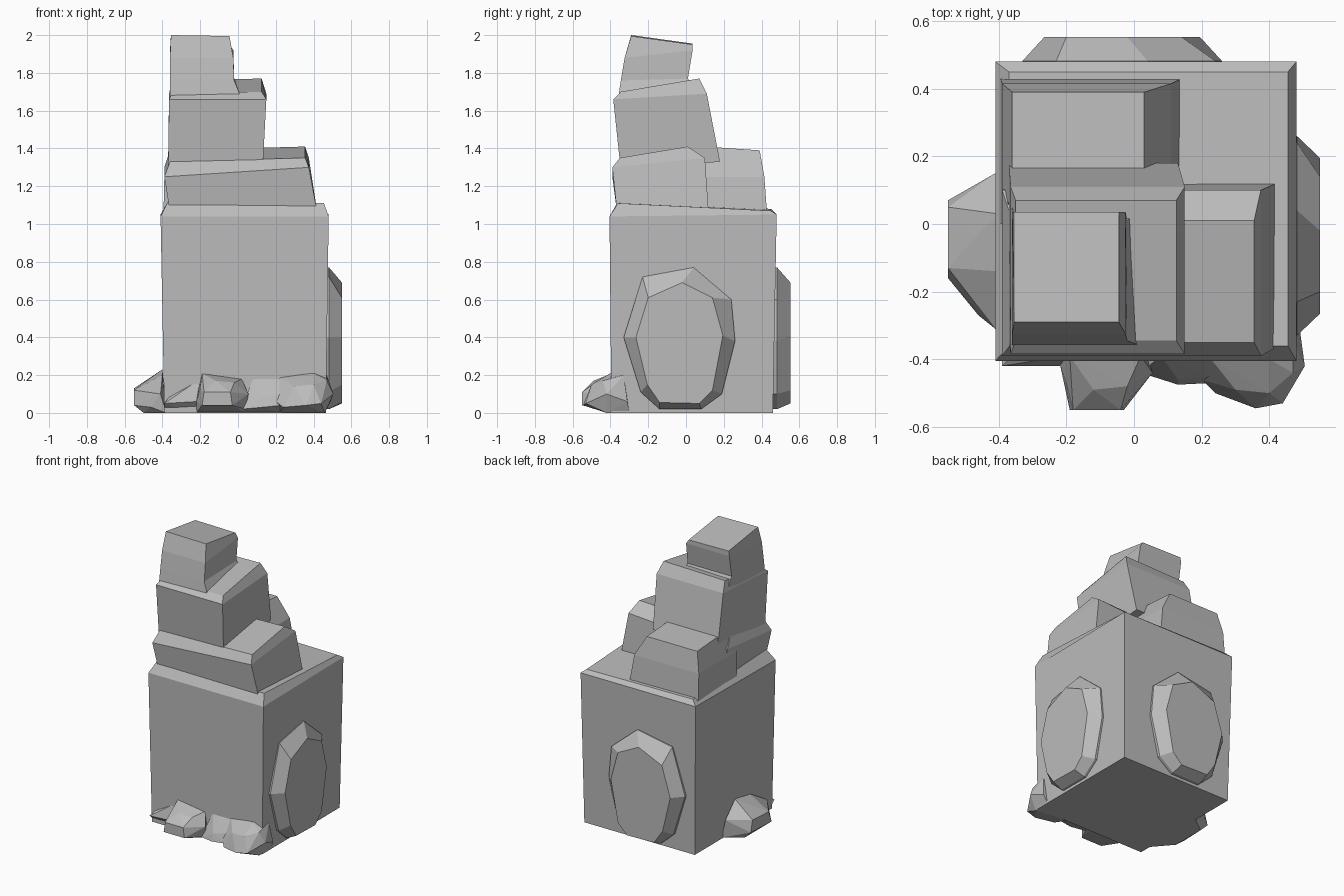
import bpy, bmesh

stone = bpy.data.materials.new("grey stone")
stone.diffuse_color = (0.5, 0.5, 0.5, 1)


def finish(name, bm):
    bmesh.ops.recalc_face_normals(bm, faces=bm.faces)
    mesh = bpy.data.meshes.new(name)
    bm.to_mesh(mesh)
    bm.free()
    mesh.materials.append(stone)
    ob = bpy.data.objects.new(name, mesh)
    bpy.context.collection.objects.link(ob)
    return ob


def loft(name, rings):
    """Skin a stack of rings with equal point counts and cap both ends."""
    bm = bmesh.new()
    loops = [[bm.verts.new(p) for p in ring] for ring in rings]
    n = len(loops[0])
    for a, b in zip(loops, loops[1:]):
        for i in range(n):
            j = (i + 1) % n
            bm.faces.new((a[i], a[j], b[j], b[i]))
    bm.faces.new(loops[0][::-1])
    bm.faces.new(loops[-1])
    return finish(name, bm)


def block(name, levels):
    """Levels are x0, x1, y0, y1, front z, back z, extra z on the right."""
    rings = []
    for x0, x1, y0, y1, zf, zb, tilt in levels:
        rings.append([(x0, y0, zf), (x1, y0, zf + tilt),
                      (x1, y1, zb + tilt), (x0, y1, zb)])
    return loft(name, rings)


def rock(name, points):
    bm = bmesh.new()
    for p in points:
        bm.verts.new(p)
    res = bmesh.ops.convex_hull(bm, input=bm.verts)
    bmesh.ops.delete(bm, geom=[v for v in bm.verts if not v.link_faces], context='VERTS')
    return finish(name, bm)


# Main cube with chamfered top
block("main_body", [
    (-.39, .465, -.395, .46, 0, 0, 0),
    (-.41, .48, -.405, .48, 1.04, 1.05, 0),
    (-.37, .455, -.36, .45, 1.12, 1.08, -.01)])

# Stepped tower
block("lower_step", [
    (-.36, .42, -.365, .12, 1.06, 1.06, 0),
    (-.39, .375, -.39, .10, 1.25, 1.30, .05),
    (-.36, .355, -.35, .01, 1.33, 1.39, .02)])
block("rear_step", [
    (-.395, .14, 0, .43, 1.04, 1.04, 0),
    (-.39, .11, 0, .415, 1.25, 1.25, 0),
    (-.36, .03, .10, .39, 1.41, 1.39, 0)])
block("middle_step", [
    (-.37, .13, -.345, .18, 1.28, 1.33, 0),
    (-.365, .15, -.385, .11, 1.66, 1.69, 0),
    (-.35, .125, -.345, .07, 1.69, 1.76, .01)])
block("top_step", [
    (-.36, .02, -.36, .05, 1.66, 1.70, 0),
    (-.36, -.02, -.345, .01, 1.76, 1.77, 0),
    (-.36, -.025, -.325, .035, 1.88, 1.92, 0),
    (-.355, -.045, -.29, .035, 2.0, 1.955, -.005)])

# Raised oval bosses on the right and back
outer = [(.04, .77), (-.23, .72), (-.33, .40), (-.24, .11), (-.14, .02),
         (.08, .02), (.19, .10), (.26, .38), (.24, .60)]
inner = [(-.02, .69), (-.20, .61), (-.265, .40), (-.205, .15), (-.14, .055),
         (.07, .05), (.14, .12), (.195, .41), (.14, .61)]
loft("right_boss", [[(.44, u, z) for u, z in outer], [(.482, u, z) for u, z in outer],
                    [(.55, u, z) for u, z in inner]])
loft("back_boss", [[(u, .44, z) for u, z in outer], [(u, .482, z) for u, z in outer],
                   [(u, .553, z) for u, z in inner]])

# Rubble at the foot
rock("left_rubble", [
    (-.55, .07, .05), (-.55, -.16, .04), (-.50, .06, 0), (-.50, -.18, 0),
    (-.55, .05, .13), (-.55, -.13, .12), (-.41, .15, .13), (-.38, .15, 0),
    (-.47, -.04, .18), (-.40, .03, .23), (-.40, -.14, .20),
    (-.41, -.31, .10), (-.46, -.27, .03), (-.38, -.32, 0)])
rock("front_rubble", [
    (-.19, -.55, .04), (-.03, -.55, .04), (-.20, -.47, .13), (-.12, -.49, .17),
    (-.04, -.55, .11), (-.18, -.55, .11), (-.02, -.48, .16), (.055, -.44, .10),
    (.04, -.42, .02), (-.22, -.41, .06), (-.22, -.38, 0), (.04, -.38, 0),
    (-.19, -.39, .21), (.02, -.39, .18)])
rock("middle_rubble", [
    (.02, -.44, .02), (.13, -.475, .03), (.23, -.47, .04), (.13, -.46, .08),
    (.22, -.45, .10), (.08, -.39, .19), (.24, -.39, .19), (.02, -.38, 0), (.24, -.38, 0)])
rock("corner_rubble", [
    (.20, -.46, .06), (.24, -.50, .03), (.36, -.545, .04), (.44, -.53, .05),
    (.30, -.49, .14), (.40, -.50, .15), (.505, -.42, .10), (.47, -.44, .17),
    (.40, -.40, .21), (.22, -.39, .19), (.47, -.33, .20), (.49, -.31, .06),
    (.46, -.42, 0), (.22, -.38, 0), (.46, -.30, 0)])
rock("side_rubble", [
    (-.39, -.36, 0), (-.39, -.42, .05), (-.22, -.42, .06), (-.22, -.36, 0),
    (-.36, -.39, .09), (-.20, -.39, .18)])
